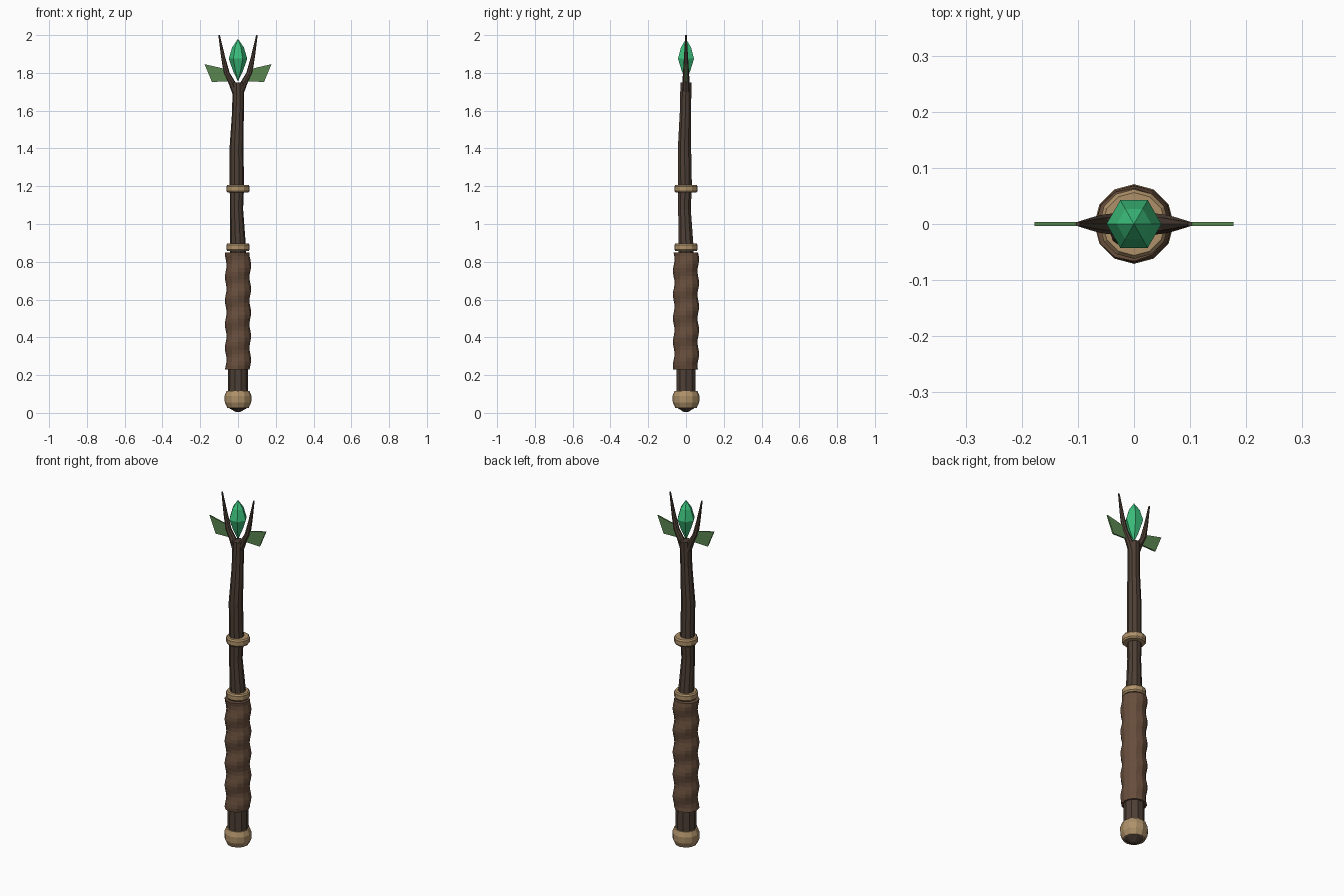
import bpy, bmesh, math

if "Cube" in bpy.data.objects:
    bpy.data.objects.remove(bpy.data.objects["Cube"])


def material(name, rgb):
    m = bpy.data.materials.new(name)
    m.diffuse_color = (*rgb, 1)
    m.use_nodes = True
    m.node_tree.nodes["Principled BSDF"].inputs["Base Color"].default_value = m.diffuse_color
    return m


BARK = material("bark", (0.075, 0.050, 0.036))
LEATHER = material("leather", (0.135, 0.075, 0.045))
BAND = material("band", (0.42, 0.28, 0.14))
GREEN = material("leaf_green", (0.10, 0.24, 0.08))
GEM = material("gem_green", (0.045, 0.52, 0.20))


def build(name, bm, mat):
    bmesh.ops.recalc_face_normals(bm, faces=bm.faces)
    me = bpy.data.meshes.new(name)
    bm.to_mesh(me)
    bm.free()
    me.materials.append(mat)
    ob = bpy.data.objects.new(name, me)
    bpy.context.collection.objects.link(ob)
    return ob


def loft(name, rings, sides, mat, wobble=None, closed=False):
    """Stack rings (x, y, z, radius); closed joins the last ring to the first."""
    bm = bmesh.new()
    loops = []
    for x, y, z, r in rings:
        loop = []
        for i in range(sides):
            a = math.tau * i / sides
            q = r + (wobble(a, z) if wobble else 0)
            loop.append(bm.verts.new((x + q * math.cos(a), y + q * math.sin(a), z)))
        loops.append(loop)
    pairs = list(zip(loops, loops[1:]))
    if closed:
        pairs.append((loops[-1], loops[0]))
    for lo, hi in pairs:
        for i in range(sides):
            j = (i + 1) % sides
            bm.faces.new((lo[i], lo[j], hi[j], hi[i]))
    if not closed:
        bm.faces.new(loops[0][::-1])
        bm.faces.new(loops[-1])
    bmesh.ops.remove_doubles(bm, verts=bm.verts, dist=0.0005)
    return build(name, bm, mat)


# Slightly crooked wooden shaft with a blunt point at the foot
loft("shaft", [(0, 0, 0.005, 0.012), (0, 0, 0.03, 0.055), (0, 0, 0.23, 0.053),
               (0, 0, 0.55, 0.05), (0, 0, 0.88, 0.042), (-0.008, -0.008, 1.08, 0.035),
               (-0.006, -0.005, 1.2, 0.038), (-0.008, -0.008, 1.4, 0.037),
               (0, -0.003, 1.6, 0.031), (0.002, 0, 1.75, 0.031)], 10, BARK)

# Pommel
loft("pommel", [(0, 0, z, r) for z, r in
                ((0.027, 0.057), (0.055, 0.07), (0.09, 0.071), (0.117, 0.061))], 12, BAND)

# Leather grip with a spiral swell
N = 30
loft("grip", [(0, 0, 0.23 + 0.62 * i / N, 0.065) for i in range(N + 1)], 12, LEATHER,
     wobble=lambda a, z: 0.0045 * math.sin(math.tau * z / 0.125 - a))

# Binding bands
for name, z in (("lower_band", 0.877), ("upper_band", 1.187)):
    loft(name, [(0, 0, z - 0.02, 0.03), (0, 0, z - 0.02, 0.056), (0, 0, z - 0.012, 0.062),
                (0, 0, z + 0.012, 0.062), (0, 0, z + 0.02, 0.056), (0, 0, z + 0.02, 0.03)],
         12, BAND, closed=True)

# Forked prongs and leaves, mirrored left and right
for side, s in (("left", -1), ("right", 1)):
    loft(side + "_prong", [(s * x, 0, z, r) for x, z, r in
         ((0.01, 1.69, 0.02), (0.03, 1.745, 0.02), (0.06, 1.80, 0.016),
          (0.078, 1.88, 0.011), (0.1, 2.0, 0.004))], 8, BARK)

    bm = bmesh.new()
    outline = ((0.055, 1.755), (0.138, 1.752), (0.177, 1.846), (0.055, 1.818))
    face = bm.faces.new([bm.verts.new((s * x, -0.004, z)) for x, z in outline])
    ext = bmesh.ops.extrude_face_region(bm, geom=[face])
    for v in ext["geom"]:
        if isinstance(v, bmesh.types.BMVert):
            v.co.y = 0.004
    build(side + "_leaf", bm, GREEN)

# Six-sided crystal
loft("crystal", [(0, 0, z, r) for z, r in
                 ((1.755, 0.0001), (1.81, 0.026), (1.875, 0.049), (1.935, 0.031),
                  (1.98, 0.0001))], 6, GEM)
